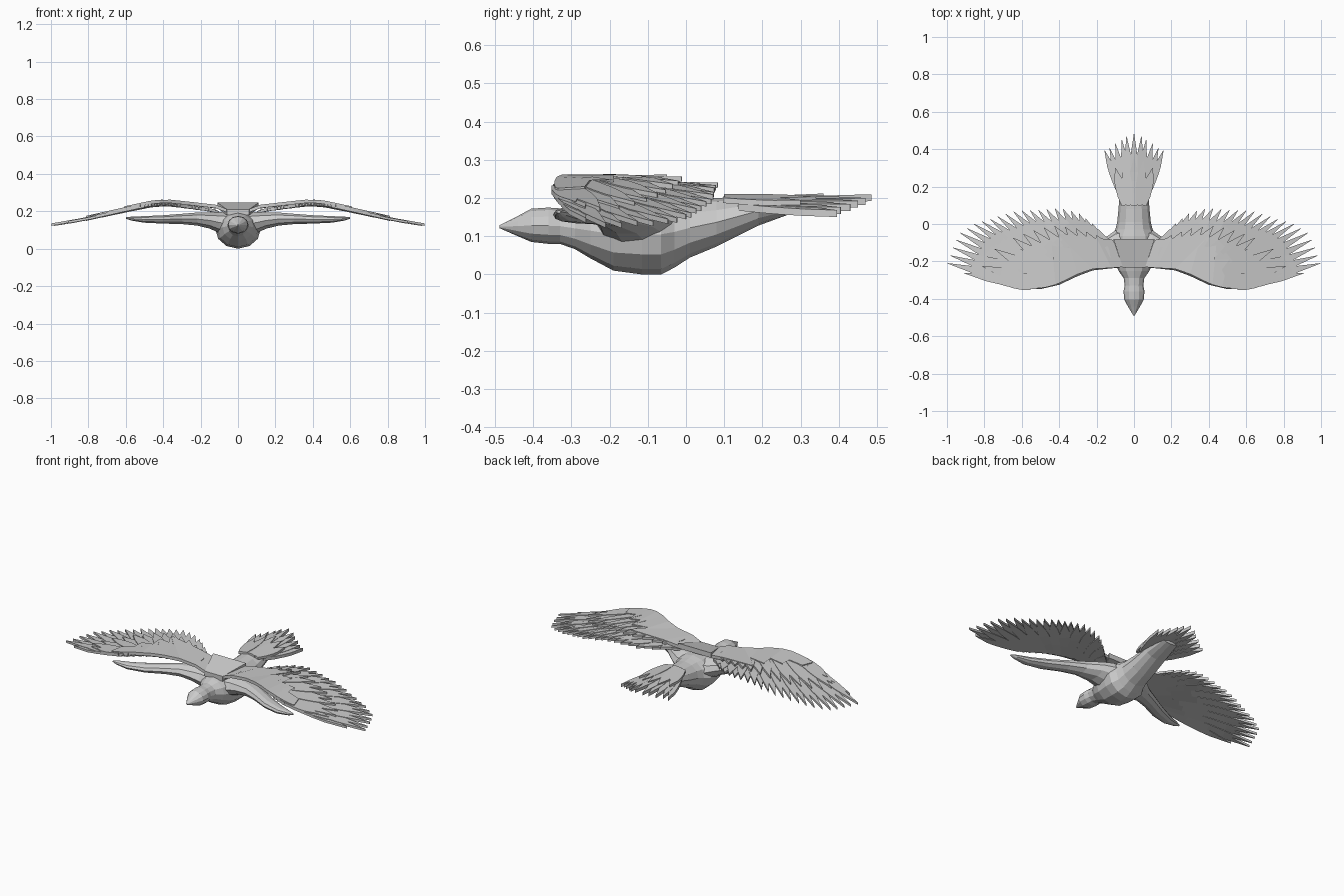
import bpy, bmesh, math
from mathutils import Vector

if "Cube" in bpy.data.objects:
    bpy.data.objects.remove(bpy.data.objects["Cube"])


def finish(bm, name, mirror=False):
    bmesh.ops.recalc_face_normals(bm, faces=bm.faces)
    me = bpy.data.meshes.new(name)
    bm.to_mesh(me)
    bm.free()
    ob = bpy.data.objects.new(name, me)
    bpy.context.collection.objects.link(ob)
    if mirror:
        m = ob.modifiers.new("mirror", 'MIRROR')
        m.use_mirror_merge = False
    return ob


def lerp_table(table, x):
    for (x0, z0), (x1, z1) in zip(table, table[1:]):
        if x <= x1:
            return z0 + (z1 - z0) * (x - x0) / (x1 - x0)
    return table[-1][1]


def along(pts, t):
    # point at fraction t of a polyline's length
    pts = [Vector(p) for p in pts]
    left = t * sum((b - a).length for a, b in zip(pts, pts[1:]))
    for a, b in zip(pts, pts[1:]):
        d = (b - a).length
        if left <= d:
            return a.lerp(b, left / d)
        left -= d
    return pts[-1]


def loft(name, rings, n, mirror=False):
    # rings: (centre, half axis a, half axis b)
    bm = bmesh.new()
    loops = []
    for c, a, b in rings:
        loops.append([bm.verts.new(Vector(c) + Vector(a) * math.cos(t) + Vector(b) * math.sin(t))
                      for t in [2 * math.pi * i / n for i in range(n)]])
    for p, q in zip(loops, loops[1:]):
        for i in range(n):
            j = (i + 1) % n
            bm.faces.new((p[i], p[j], q[j], q[i]))
    bm.faces.new(loops[0])
    bm.faces.new(loops[-1])
    return finish(bm, name, mirror)


def strip(bm, left, right, zf, thick):
    # thin slab between two edges, draped on height function zf(x, y)
    rows = []
    for l, r in zip(left, right):
        row = [bm.verts.new((p[0], p[1], zf(p[0], p[1]) - d)) for d in (0, thick) for p in (l, r)]
        rows.append((row[0], row[1], row[3], row[2]))
    for a, b in zip(rows, rows[1:]):
        for i in range(4):
            j = (i + 1) % 4
            bm.faces.new((a[i], a[j], b[j], b[i]))
    bm.faces.new(rows[0])
    bm.faces.new(rows[-1])


def feather(bm, root, tip, half, zf, thick=0.013):
    root, tip = Vector(root), Vector(tip)
    d = tip - root
    side = Vector((-d.y, d.x)).normalized() * half
    shape = ((0, .6), (.25, .95), (.5, 1), (.68, .85), (1, .04))
    strip(bm, [root + d * u + side * w for u, w in shape],
          [root + d * u - side * w for u, w in shape], zf, thick)


# body with head, beak and tail stump: y, half width, bottom, top
body = [(-.488, .004, .121, .129), (-.44, .033, .1, .153), (-.405, .052, .085, .172),
        (-.36, .056, .08, .175), (-.33, .05, .08, .173), (-.29, .055, .066, .175),
        (-.25, .083, .042, .187), (-.19, .108, .01, .2), (-.115, .122, 0, .21),
        (-.065, .122, 0, .21), (-.03, .1, .018, .205), (.01, .09, .044, .2),
        (.08, .083, .073, .2), (.19, .075, .128, .205), (.31, .055, .172, .2)]
loft("body", [((0, y, (lo + hi) / 2), (w, 0, 0), (0, 0, (hi - lo) / 2))
              for y, w, lo, hi in body], 12)

# wing arms: x, front y, back y, bottom, top
arm = [(.04, -.24, -.02, .06, .2), (.1, -.235, -.035, .08, .2), (.15, -.24, -.07, .105, .197),
       (.22, -.248, -.13, .122, .195), (.3, -.278, -.175, .13, .188), (.4, -.325, -.23, .133, .18),
       (.5, -.348, -.28, .138, .175), (.57, -.345, -.31, .15, .172), (.6, -.338, -.328, .16, .168)]
loft("wing_arm", [((x, (f + b) / 2, (lo + hi) / 2), (0, (b - f) / 2, 0), (0, 0, (hi - lo) / 2))
                  for x, f, b, lo, hi in arm], 10, True)

WING = ((0, .2), (.06, .212), (.12, .235), (.25, .25), (.38, .264), (.46, .258),
        (.6, .228), (.8, .183), (1.01, .146))


def wing_z(drop):
    return lambda x, y: lerp_table(WING, max(x, 0)) - drop


# long flight feathers
roots = [(.55, -.335), (.47, -.325), (.38, -.28), (.25, -.21), (.12, -.18)]
tips = [(.8, -.285), (.91, -.262), (.998, -.21), (.965, -.12), (.935, -.05), (.855, 0), (.76, .03),
        (.63, .07), (.5, .075), (.4, .085), (.3, .06), (.22, .0), (.16, -.06)]
bm = bmesh.new()
N = 26
for i in range(N):
    t = i / (N - 1)
    if i == 0:
        tip = tips[0]
    elif i < 3:
        tip = tips[i]
    else:
        tip = along(tips[2:], (i - 2) / (N - 3))
    feather(bm, along(roots, t), tip, .024 + .008 * t, wing_z(.012 + .012 * t + .003 * (i % 2)))
finish(bm, "flight_feathers", True)

# shorter covert feathers over them
ctips = [(.74, -.29), (.82, -.25), (.8, -.19), (.74, -.13), (.66, -.08), (.56, -.04),
         (.44, -.01), (.32, -.02), (.2, -.06)]
bm = bmesh.new()
M = 15
for i in range(M):
    t = i / (M - 1)
    feather(bm, along(roots, t * .95), along(ctips, t), .03, wing_z(.005 + .003 * (i % 2)))
finish(bm, "covert_feathers", True)

# top wing plate with jagged rear edge
lead = [(.06, -.23), (.12, -.235), (.22, -.24), (.3, -.268), (.36, -.298), (.42, -.325),
        (.47, -.338), (.52, -.344), (.56, -.345), (.6, -.342)]
trail = [(.11, -.085), (.2, -.075), (.41, -.05), (.34, -.13), (.44, -.115), (.4, -.19),
         (.51, -.19), (.47, -.245), (.59, -.265), (.61, -.335)]
bm = bmesh.new()
strip(bm, lead, trail, wing_z(0), .018)
finish(bm, "wing_top_plate", True)

# sloping back plate between the wings
bm = bmesh.new()
strip(bm, [(-.06, -.232), (-.11, -.08)], [(.06, -.232), (.11, -.08)],
      lambda x, y: .21 + .036 * (y + .232) / .152, .03)
finish(bm, "back_plate")

# tail fan, two layers
bm = bmesh.new()
half_tips = [(0, .485), (.04, .47), (.065, .45), (.1, .43), (.13, .405), (.158, .395)]
for s in (1, -1):
    for i, (x, y) in enumerate(half_tips):
        if i == 0 and s < 0:
            continue
        feather(bm, (s * x * .4, .14), (s * x, y), .02,
                lambda px, py, i=i: .21 - .2 * abs(px) - .002 * i, .018)
finish(bm, "tail_feathers")

bm = bmesh.new()
for x, y in ((0, .36), (.05, .34), (-.05, .34), (.1, .3), (-.1, .3)):
    feather(bm, (x * .5, .1), (x, y), .026, lambda px, py: .212 - .17 * abs(px), .014)
finish(bm, "tail_coverts")
